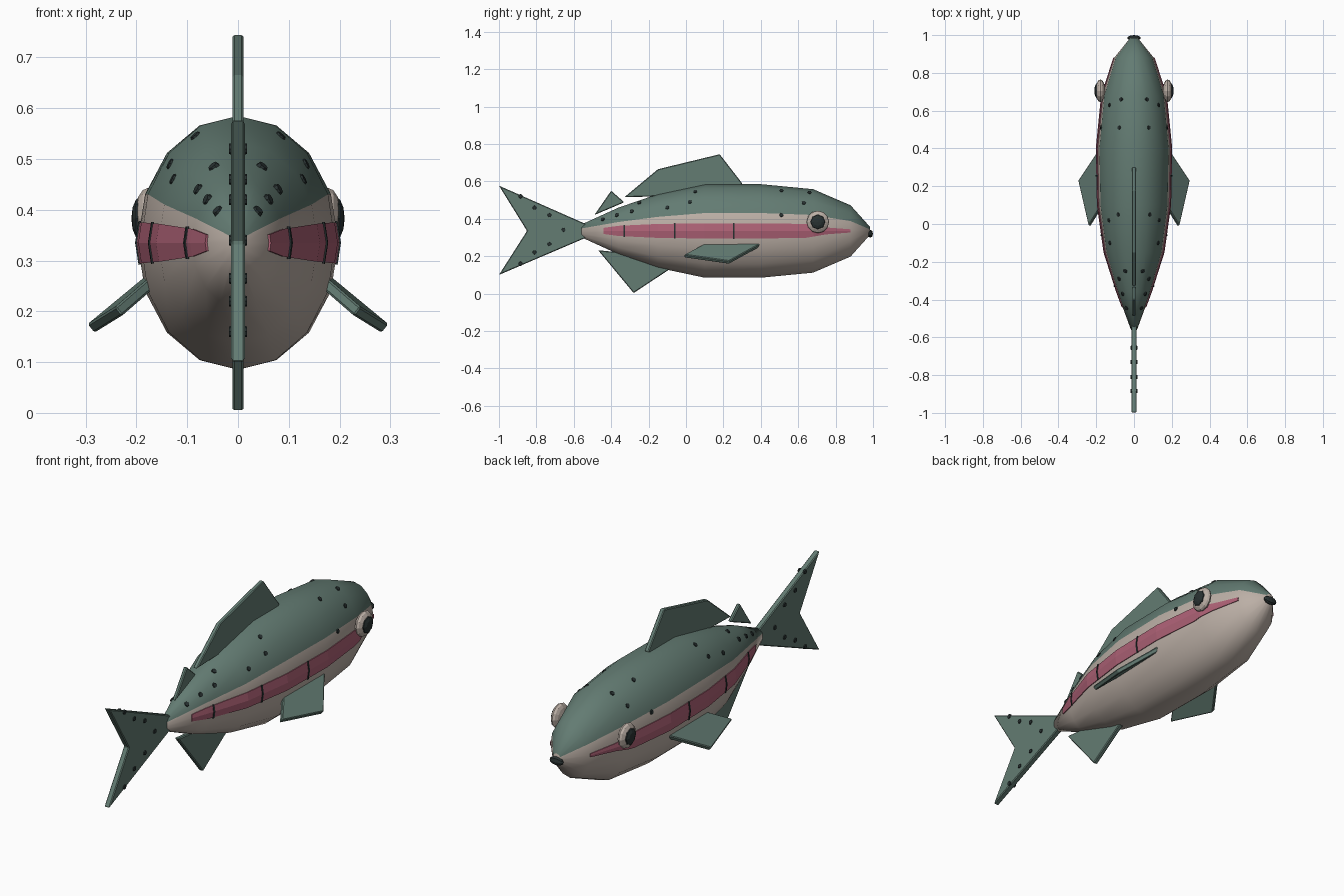
import bpy, bmesh, math
from mathutils import Vector, Matrix
from mathutils.bvhtree import BVHTree

if "Cube" in bpy.data.objects:
    bpy.data.objects.remove(bpy.data.objects["Cube"])


def material(name, rgb):
    m = bpy.data.materials.new(name)
    m.use_nodes = True
    m.diffuse_color = (*rgb, 1)
    m.node_tree.nodes["Principled BSDF"].inputs["Base Color"].default_value = (*rgb, 1)
    return m


green = material("back_green", (0.125, 0.2, 0.17))
cream = material("belly_cream", (0.50, 0.43, 0.38))
pink = material("stripe_pink", (0.42, 0.12, 0.18))
dark = material("dark_spot", (0.022, 0.032, 0.032))


def make(name, bm, *mats, smooth=False):
    bmesh.ops.recalc_face_normals(bm, faces=bm.faces)
    me = bpy.data.meshes.new(name)
    bm.to_mesh(me)
    for m in mats:
        me.materials.append(m)
    for p in me.polygons:
        p.use_smooth = smooth
    ob = bpy.data.objects.new(name, me)
    bpy.context.collection.objects.link(ob)
    return ob


# Body: elliptical rings along y, upper rows green, the rest cream
MID, SIDES = 0.335, 16
rings = [(-0.56, 0.016, 0.034), (-0.36, 0.09, 0.125), (-0.15, 0.157, 0.197),
         (0.1, 0.192, 0.25), (0.4, 0.198, 0.25), (0.68, 0.17, 0.223),
         (0.88, 0.105, 0.137), (0.985, 0.02, 0.02)]
bm = bmesh.new()
loops = []
for y, w, h in rings:
    angles = [2 * math.pi * i / SIDES for i in range(SIDES)]
    loops.append([bm.verts.new((w * math.cos(a), y, MID + h * math.sin(a))) for a in angles])
for a, b in zip(loops, loops[1:]):
    for i in range(SIDES):
        j = (i + 1) % SIDES
        f = bm.faces.new((a[i], a[j], b[j], b[i]))
        f.material_index = 0 if 1 <= i <= 6 else 1
for end in (loops[0], loops[-1]):
    bm.faces.new(end).material_index = 1
make("body", bm, green, cream, smooth=True)
surface = BVHTree.FromBMesh(bm)


def on_body(side, y, z):
    hit, normal, _, _ = surface.ray_cast(Vector((side, y, z)), Vector((-side, 0, 0)))
    return hit, normal


# Strips that follow the flank: list of (y, half height)
def strip(name, side, stations, lift, mat):
    bm = bmesh.new()
    rows = []
    for y, h in stations:
        row = []
        for k in (-1, 0, 1):
            hit, _ = on_body(side, y, MID + k * h)
            row.append(bm.verts.new(hit + Vector((side * lift, 0, 0))))
        rows.append(row)
    for a, b in zip(rows, rows[1:]):
        for k in (0, 1):
            bm.faces.new((a[k], a[k + 1], b[k + 1], b[k]))
    mod = make(name, bm, mat).modifiers.new("thickness", "SOLIDIFY")
    mod.thickness, mod.offset = 0.005, 0


def discs(name, placed, mat):
    bm = bmesh.new()
    for pos, normal in placed:
        turn = normal.to_track_quat("Z", "Y").to_matrix().to_4x4()
        bmesh.ops.create_cone(bm, cap_ends=True, segments=8, radius1=0.012, radius2=0.01,
                              depth=0.008, matrix=Matrix.Translation(pos) @ turn)
    make(name, bm, mat)


def ball(name, centre, size, mat, segments, rows):
    bm = bmesh.new()
    turn = Matrix.Rotation(math.pi / 2, 4, "Y")
    bmesh.ops.create_uvsphere(bm, u_segments=segments, v_segments=rows, radius=1, matrix=turn)
    bmesh.ops.scale(bm, vec=size, verts=bm.verts)
    bmesh.ops.translate(bm, vec=centre, verts=bm.verts)
    make(name, bm, mat)


# Fins: flat outlines with thickness and a small bevel
def fin(name, points, thickness):
    bm = bmesh.new()
    bm.faces.new([bm.verts.new(p) for p in points])
    ob = make(name, bm, green)
    mod = ob.modifiers.new("thickness", "SOLIDIFY")
    mod.thickness, mod.offset = thickness, 0
    mod = ob.modifiers.new("edge", "BEVEL")
    mod.width, mod.segments = 0.004, 1


def upright(*pairs):
    return [(0, y, z) for y, z in pairs]


fin("dorsal_fin", upright((-0.33, 0.515), (-0.15, 0.665), (0.18, 0.745), (0.3, 0.59),
                          (0.28, 0.53), (-0.15, 0.52)), 0.022)
fin("adipose_fin", upright((-0.49, 0.42), (-0.4, 0.55), (-0.33, 0.488)), 0.018)
fin("anal_fin", upright((-0.47, 0.232), (-0.28, 0.003), (-0.08, 0.135), (-0.15, 0.2)), 0.022)
fin("tail_fin", upright((-1, 0.577), (-0.52, 0.365), (-0.5, 0.335), (-0.52, 0.305),
                        (-1, 0.1), (-0.85, 0.335)), 0.028)

flank_spots = [(-0.445, 0.398), (-0.37, 0.42), (-0.29, 0.44), (-0.25, 0.485), (-0.1, 0.46),
               (0.02, 0.49), (0.05, 0.545), (0.51, 0.42), (0.51, 0.55), (0.63, 0.485),
               (0.66, 0.54)]
tail_spots = [(-0.885, 0.52), (-0.81, 0.46), (-0.73, 0.42), (-0.655, 0.34),
              (-0.73, 0.265), (-0.81, 0.22), (-0.885, 0.16)]
stripe = [(-0.44, 0.016), (-0.36, 0.027), (-0.15, 0.037), (0.1, 0.04), (0.4, 0.04),
          (0.64, 0.037), (0.68, 0.03), (0.75, 0.018), (0.88, 0.008)]

# Paired parts
for side, label in ((1, "left"), (-1, "right")):
    fin(label + "_pectoral_fin", [(side * x, y, z) for x, y, z in (
        (0.17, 0.41, 0.265), (0.29, 0.23, 0.166), (0.235, -0.01, 0.2), (0.16, 0.11, 0.265))], 0.022)
    strip(label + "_stripe", side, stripe, 0.002, pink)
    for n, (y, h) in enumerate(((-0.33, 0.032), (-0.06, 0.041), (0.255, 0.043))):
        strip(f"{label}_stripe_bar_{n + 1}", side, [(y - 0.004, h), (y + 0.004, h)], 0.005, dark)
    discs(label + "_body_spots", [on_body(side, y, z) for y, z in flank_spots], dark)
    discs(label + "_tail_spots", [(Vector((side * 0.014, y, z)), Vector((side, 0, 0)))
                                  for y, z in tail_spots], dark)
    ball(label + "_eye", (side * 0.178, 0.705, 0.383), (0.026, 0.06, 0.06), cream, 12, 8)
    ball(label + "_pupil", (side * 0.192, 0.705, 0.383), (0.018, 0.043, 0.043), dark, 8, 6)

# Nose tip
ball("nose", (0, 0.985, 0.32), (0.036, 0.015, 0.021), dark, 8, 6)
